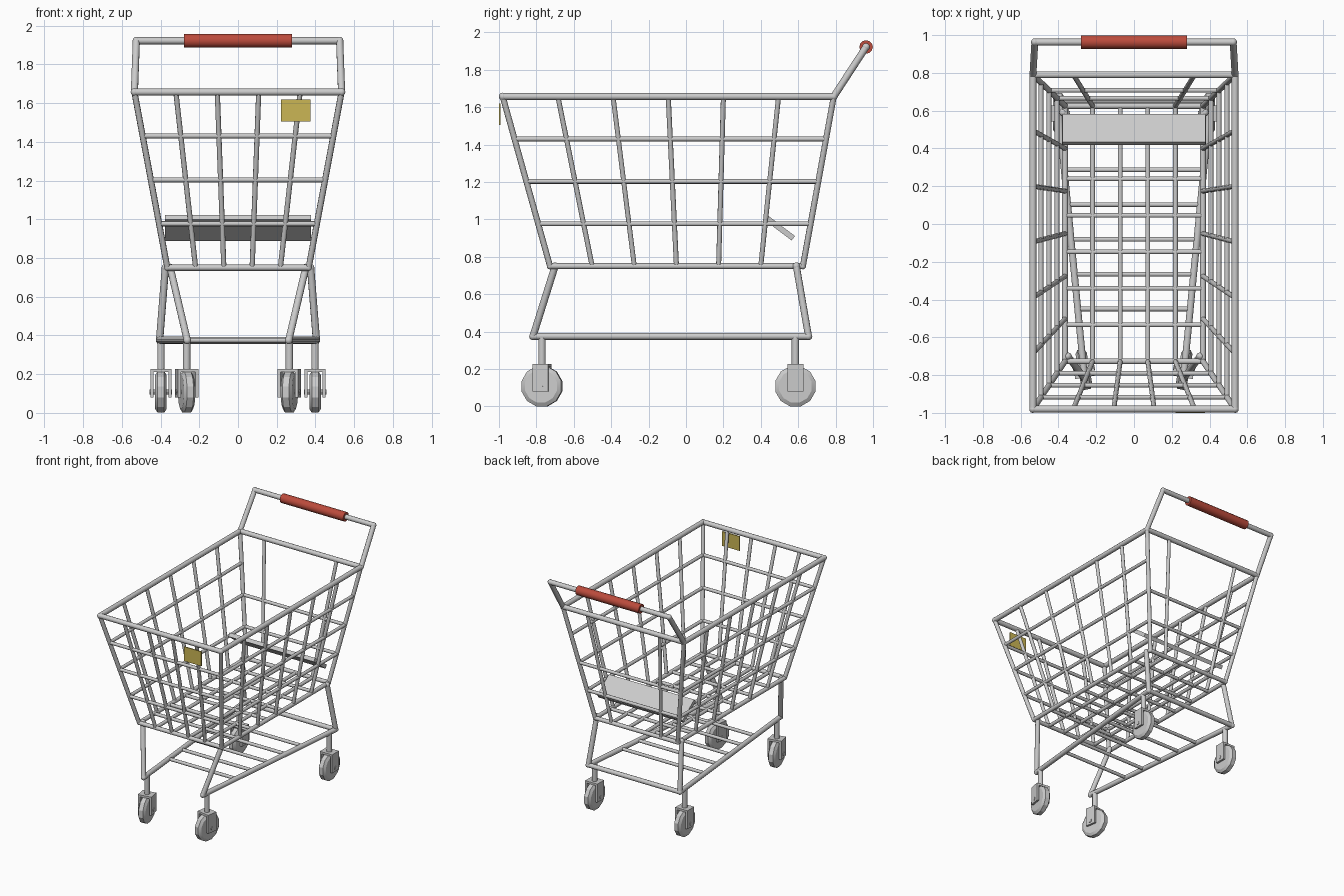
import bpy, bmesh
from math import radians
from mathutils import Vector as V, Matrix as M

if "Cube" in bpy.data.objects:
    bpy.data.objects.remove(bpy.data.objects["Cube"])


def finish(name, bm, color=None, angle=40):
    me = bpy.data.meshes.new(name)
    bmesh.ops.recalc_face_normals(bm, faces=bm.faces)
    bm.to_mesh(me)
    bm.free()
    ob = bpy.data.objects.new(name, me)
    bpy.context.collection.objects.link(ob)
    if color:
        mat = bpy.data.materials.new(name + "_paint")
        mat.diffuse_color = (*color, 1)
        mat.use_nodes = True
        mat.node_tree.nodes["Principled BSDF"].inputs["Base Color"].default_value = mat.diffuse_color
        me.materials.append(mat)
    if angle:
        bpy.ops.object.select_all(action='DESELECT')
        bpy.context.view_layer.objects.active = ob
        ob.select_set(True)
        bpy.ops.object.shade_smooth_by_angle(angle=radians(angle))
    return ob


def rod(bm, a, b, r, sides=10):
    a, b = V(a), V(b)
    d = b - a
    mat = M.Translation((a + b) / 2) @ d.to_track_quat('Z', 'Y').to_matrix().to_4x4()
    bmesh.ops.create_cone(bm, cap_ends=True, segments=sides, radius1=r, radius2=r,
                          depth=d.length, matrix=mat)


def ball(bm, p, r):
    bmesh.ops.create_uvsphere(bm, u_segments=10, v_segments=6, radius=r, matrix=M.Translation(p))


def box(bm, c, size, mat=M()):
    bmesh.ops.create_cube(bm, size=1, matrix=mat @ M.Translation(c) @ M.Diagonal((*size, 1)))


def path(bm, pts, r, closed=False):
    for a, b in zip(pts, pts[1:] + (pts[:1] if closed else [])):
        rod(bm, a, b, r)
    for p in pts:
        ball(bm, p, r * 1.08)


# Basket is a tapered box: s across (-1..1), t front to back (0..1), h up (0..1)
def basket(s, t, h):
    return V((s * (0.365 + 0.17 * h),
              (-0.727 - 0.253 * h) * (1 - t) + (0.625 + 0.165 * h) * t,
              0.75 + 0.907 * h))


CORNERS = [(-1, 0), (1, 0), (1, 1), (-1, 1)]

bm = bmesh.new()
path(bm, [basket(s, t, 1) for s, t in CORNERS], 0.019, True)
path(bm, [basket(s, t, 0) for s, t in CORNERS], 0.016, True)
for s, t in CORNERS:
    rod(bm, basket(s, t, 0), basket(s, t, 1), 0.016)
finish("basket_frame", bm)

# Side wires
bm = bmesh.new()
for s in (-1, 1):
    for k in range(1, 6):
        rod(bm, basket(s, k / 6, 0), basket(s, k / 6, 1), 0.0135)
    for k in range(1, 4):
        rod(bm, basket(s, 0, k / 4), basket(s, 1, k / 4), 0.013)
finish("basket_side_wires", bm)

# Front and rear wires
bm = bmesh.new()
for s in (-0.6, -0.2, 0.2, 0.6):
    rod(bm, basket(s, 0, 0), basket(s, 0, 1), 0.0135)
for k in (1, 2, 3):
    rod(bm, basket(-1, 0, k / 4), basket(1, 0, k / 4), 0.013)
finish("basket_front_wires", bm)
bm = bmesh.new()
for s in (-0.6, 0.6):
    rod(bm, basket(s, 1, 0), basket(s, 1, 1), 0.0135)
for k in (1, 2):
    rod(bm, basket(-1, 1, k / 4), basket(1, 1, k / 4), 0.013)
finish("basket_rear_wires", bm)

# Floor wires
bm = bmesh.new()
for s in (-0.6, -0.2, 0.2, 0.6):
    rod(bm, basket(s, 0, 0), basket(s, 1, 0), 0.0135)
for k in range(1, 7):
    rod(bm, basket(-1, k / 7, 0), basket(1, k / 7, 0), 0.013)
finish("basket_floor_wires", bm)

# Push handle and grip
bm = bmesh.new()
path(bm, [basket(-1, 1, 1), V((-0.525, 0.963, 1.922)), V((0.525, 0.963, 1.922)),
          basket(1, 1, 1)], 0.019)
finish("push_handle", bm)
bm = bmesh.new()
rod(bm, (-0.28, 0.963, 1.922), (0.28, 0.963, 1.922), 0.036, 12)
finish("handle_grip", bm, (0.5, 0.07, 0.045))

# Legs and lower rack, open at the front
bm = bmesh.new()
for s in (-1, 1):
    path(bm, [V((s * 0.35, -0.70, 0.75)), V((s * 0.262, -0.818, 0.375)),
              V((s * 0.405, 0.655, 0.375)), V((s * 0.375, 0.59, 0.75))], 0.019)
rod(bm, (-0.405, 0.655, 0.375), (0.405, 0.655, 0.375), 0.018)
finish("leg_frame", bm)
bm = bmesh.new()
for k in range(2, 7):
    y = -0.818 + 1.473 * k / 8
    x = 0.262 + 0.143 * k / 8
    rod(bm, (-x, y, 0.375), (x, y, 0.375), 0.013)
finish("lower_rack_wires", bm)

# Tilted seat plate
bm = bmesh.new()
box(bm, (0, 0, 0), (0.755, 0.185, 0.03),
    M.Translation((0, 0.5, 0.955)) @ M.Rotation(radians(-37), 4, 'X'))
finish("seat_plate", bm, angle=0)

# Front placard
bm = bmesh.new()
box(bm, (0.298, -0.996, 1.562), (0.154, 0.008, 0.115))
finish("front_placard", bm, (0.6, 0.47, 0.09), 0)


# Casters: stem, fork, axle and low-poly wheel
def caster(name, x, y, yaw):
    place = M.Translation((x, y, 0)) @ M.Rotation(radians(yaw), 4, 'Z')
    bm = bmesh.new()
    rod(bm, (0, 0, 0.22), (0, 0, 0.375), 0.02)
    box(bm, (0, 0, 0.219), (0.108, 0.085, 0.016))
    for s in (-1, 1):
        box(bm, (s * 0.046, 0, 0.152), (0.016, 0.085, 0.145))
    rod(bm, (-0.058, 0, 0.108), (0.058, 0, 0.108), 0.014, 8)
    bm.transform(place)
    finish(name + "_fork", bm)
    bm = bmesh.new()
    turn = M.Translation((0, 0, 0.108)) @ M.Rotation(radians(90), 4, 'Y') @ M.Rotation(radians(15), 4, 'Z')
    for r1, r2, depth, z in ((0.111, 0.111, 0.034, 0), (0.111, 0.09, 0.013, 0.0235),
                             (0.09, 0.111, 0.013, -0.0235)):
        bmesh.ops.create_cone(bm, cap_ends=z != 0, segments=12, radius1=r1, radius2=r2,
                              depth=depth, matrix=turn @ M.Translation((0, 0, z)))
    bmesh.ops.remove_doubles(bm, verts=bm.verts, dist=0.0005)
    inner = [f for f in bm.faces if len(f.verts) == 12 and abs(f.calc_center_median().x) < 0.02]
    bmesh.ops.delete(bm, geom=inner, context='FACES_ONLY')
    bm.transform(place)
    finish(name + "_wheel", bm, angle=20)


for side, s in (("left", -1), ("right", 1)):
    caster("front_" + side + "_caster", s * 0.265, -0.77, -s * 10)
    caster("rear_" + side + "_caster", s * 0.398, 0.585, 0)
